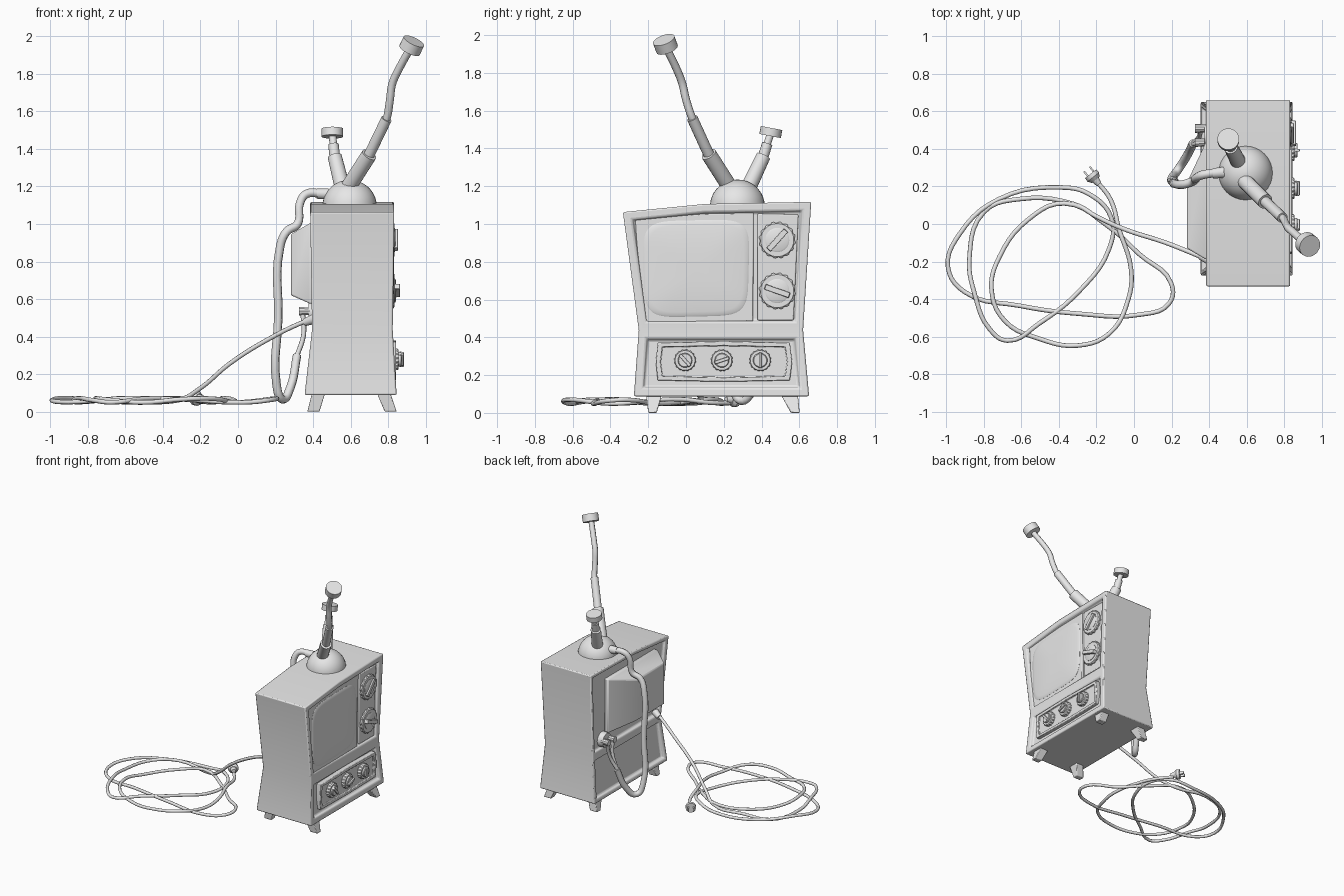
import bpy, bmesh, math
from mathutils import Vector

if "Cube" in bpy.data.objects:
    bpy.data.objects.remove(bpy.data.objects["Cube"])

grey = bpy.data.materials.new("plain_grey")
grey.diffuse_color = (0.8, 0.8, 0.8, 1)
grey.use_nodes = True
grey.node_tree.nodes["Principled BSDF"].inputs["Base Color"].default_value = grey.diffuse_color


def finish(name, bm, bevel=0.0, angle=35):
    bmesh.ops.recalc_face_normals(bm, faces=bm.faces)
    me = bpy.data.meshes.new(name)
    bm.to_mesh(me)
    bm.free()
    ob = bpy.data.objects.new(name, me)
    bpy.context.collection.objects.link(ob)
    me.materials.append(grey)
    bpy.ops.object.select_all(action='DESELECT')
    bpy.context.view_layer.objects.active = ob
    ob.select_set(True)
    bpy.ops.object.shade_smooth_by_angle(angle=math.radians(angle))
    if bevel:
        m = ob.modifiers.new("soft_edges", 'BEVEL')
        m.width, m.segments, m.limit_method = bevel, 2, 'ANGLE'
        m.angle_limit = math.radians(30)
    return ob


def loft(name, rings, bevel=0.0, angle=35):
    """Skin a stack of equal-length point rings and cap both ends."""
    bm = bmesh.new()
    vs = [[bm.verts.new(p) for p in r] for r in rings]
    n = len(vs[0])
    for a, b in zip(vs, vs[1:]):
        for i in range(n):
            j = (i + 1) % n
            bm.faces.new((a[i], a[j], b[j], b[i]))
    bm.faces.new(vs[0][::-1])
    bm.faces.new(vs[-1])
    return finish(name, bm, bevel, angle)


def at_x(x, pts):
    return [(x, y, z) for y, z in pts]


def shrink(pts, k):
    cy = sum(p[0] for p in pts) / len(pts)
    cz = sum(p[1] for p in pts) / len(pts)
    return [(y - math.copysign(k, y - cy), z - math.copysign(k, z - cz)) for y, z in pts]


def circle(y, z, r, n=24, flute=0.0):
    return [(y + r * (1 - flute * (i % 4 < 2)) * math.cos(2 * math.pi * i / n),
             z + r * (1 - flute * (i % 4 < 2)) * math.sin(2 * math.pi * i / n)) for i in range(n)]


def rod(name, stops, n=16):
    """Round rod through (point, radius) stops along a straight axis."""
    p0, p1 = Vector(stops[0][0]), Vector(stops[-1][0])
    q = (p1 - p0).to_track_quat('Z', 'Y')
    return loft(name, [[Vector(p) + q @ Vector((r * math.cos(2 * math.pi * i / n),
                        r * math.sin(2 * math.pi * i / n), 0)) for i in range(n)] for p, r in stops])


def cable(name, pts, r, res=5):
    cu = bpy.data.curves.new(name, 'CURVE')
    cu.dimensions, cu.resolution_u = '3D', res
    cu.bevel_depth, cu.bevel_resolution, cu.use_fill_caps = r, 2, True
    sp = cu.splines.new('BEZIER')
    sp.bezier_points.add(len(pts) - 1)
    for b, p in zip(sp.bezier_points, pts):
        b.co = p
        b.handle_left_type = b.handle_right_type = 'AUTO'
    ob = bpy.data.objects.new(name, cu)
    bpy.context.collection.objects.link(ob)
    cu.materials.append(grey)
    bpy.ops.object.select_all(action='DESELECT')
    bpy.context.view_layer.objects.active = ob
    ob.select_set(True)
    bpy.ops.object.convert(target='MESH')
    bpy.ops.object.shade_smooth()


# Cabinet: pinched outline, recessed front and back panels
outline = [(-.276, .088, .846, .355), (.652, .088, .846, .355), (.62, .438, .825, .395),
           (.663, 1.117, .833, .385), (.1, 1.106, .833, .385), (-.334, 1.063, .833, .385),
           (-.25, .438, .825, .395)]
bm = bmesh.new()
fr = [bm.verts.new((f, y, z)) for y, z, f, b in outline]
bk = [bm.verts.new((b, y, z)) for y, z, f, b in outline]
for i in range(7):
    j = (i + 1) % 7
    bm.faces.new((fr[i], bk[i], bk[j], fr[j]))
panels = []
for v in (fr, bk):
    panels.append(bm.faces.new((v[0], v[1], v[2], v[6])))
    panels.append(bm.faces.new((v[6], v[2], v[3], v[4], v[5])))
bmesh.ops.recalc_face_normals(bm, faces=bm.faces)
for fs, rim in ((panels[:2], .042), (panels[2:], .028)):
    bmesh.ops.inset_individual(bm, faces=fs, thickness=rim, use_even_offset=True)
    bmesh.ops.inset_individual(bm, faces=fs, thickness=.012, depth=-.026, use_even_offset=True)
finish("cabinet", bm, .008)

# Screen surround, dial panel and screen
bezel = [(-.235, .475), (.355, .485), (.358, 1.06), (.1, 1.055), (-.268, 1.028)]
loft("screen_surround", [at_x(.79, bezel), at_x(.815, bezel)], .006)
dial_panel = [(.378, .49), (.57, .49), (.595, 1.05), (.378, 1.055)]
loft("dial_panel", [at_x(.79, dial_panel), at_x(.815, dial_panel)], .006)


def screen_ring(k, x):
    pts = []
    for i in range(64):
        a = 2 * math.pi * i / 64
        c, s = math.cos(a), math.sin(a)
        u = math.copysign(abs(c) ** .4, c) * k
        v = math.copysign(abs(s) ** .4, s) * k
        pts.append((x, .054 + (.278 + .006 * v) * u, .765 + .255 * v + .006 * u))
    return pts


loft("screen", [screen_ring(1, .80), screen_ring(1, .816)] +
     [screen_ring(k, .819 + .014 * (1 - k ** 3)) for k in (.975, .9, .75, .5, .25, .03)])


# Rotary knobs: fluted skirt, raised cap and grip bar
def knob(name, y, z, r, x0, skirt, cap, grip, tilt):
    loft(name + "_skirt", [at_x(x0, circle(y, z, r, 64, .06)), at_x(skirt - .006, circle(y, z, r, 64, .06)),
                           at_x(skirt, circle(y, z, r * .9, 64))], angle=25)
    loft(name + "_cap", [at_x(skirt - .01, circle(y, z, r * .66, 32)), at_x(cap - .004, circle(y, z, r * .66, 32)),
                         at_x(cap, circle(y, z, r * .58, 32))])
    c, s = math.cos(tilt), math.sin(tilt)
    bar = [(y + c * u * r * .72 - s * v * r * .15, z + s * u * r * .72 + c * v * r * .15)
           for u, v in ((-1, -1), (1, -1), (1, 1), (-1, 1))]
    loft(name + "_grip", [at_x(cap - .012, bar), at_x(grip, shrink(bar, .002))], .003)


knob("upper_dial", .483, .915, .097, .80, .834, .84, .853, math.radians(48))
knob("lower_dial", .483, .645, .097, .80, .834, .842, .864, math.radians(-20))
for i, (y, t) in enumerate(((-.005, -48), (.19, 20), (.393, 90))):
    knob("control_knob_%d" % (i + 1), y, .278, .058, .81, .856, .872, .884, math.radians(t))

# Lower control panel with raised border
ctrl = [(-.15, .172), (.2, .165), (.55, .172), (.562, .27), (.55, .372), (.2, .38), (-.15, .372), (-.16, .27)]
inner = [(.2 + (y - .2) * .93, .27 + (z - .27) * .78) for y, z in ctrl]
loft("control_panel", [at_x(.80, ctrl), at_x(.842, ctrl), at_x(.842, inner), at_x(.828, inner)], .004)

# Splayed legs
for side, t0, t1, b0, b1 in (("left", -.212, -.127, -.2, -.155), ("right", .5, .592, .555, .602)):
    for end, x0, x1, w0, w1 in (("back", .395, .465, .37, .435), ("front", .74, .812, .782, .846)):
        loft("%s_%s_leg" % (end, side),
             [[(w0, b0, 0), (w1, b0, 0), (w1, b1, 0), (w0, b1, 0)],
              [(x0, t0, .1), (x1, t0, .1), (x1, t1, .1), (x0, t1, .1)]], .005)

# Tapered housing on the back
house = [(-.19, .575), (.44, .575), (.44, 1.005), (-.19, 1.005)]
face = [(-.13, .62), (.22, .62), (.22, .945), (-.13, .945)]
loft("back_housing", [at_x(.42, house), at_x(.385, house), at_x(.282, face)], .008)

# Aerial base dome
dome = []
for k in range(10):
    a = math.radians(k * 9.8)
    dome.append([(.595 + .145 * math.cos(a) * math.cos(t * math.pi / 16),
                  .272 + .145 * math.cos(a) * math.sin(t * math.pi / 16),
                  1.095 + .14 * math.sin(a)) for t in range(32)])
loft("aerial_dome", dome)

# Long aerial: socket, sleeve, bent rod and end cap
p = [(.585, .235, 1.19), (.70, .12, 1.37), (.792, .033, 1.56), (.822, -.02, 1.745), (.912, -.1, 1.925)]
rod("long_aerial_socket", [(p[0], .042), (p[1], .042)])
rod("long_aerial_sleeve", [(p[1], .029), (p[2], .029)])
cable("long_aerial_rod", [p[1], p[2], (.81, 0, 1.66), p[3], (.85, -.045, 1.81), p[4]], .021)
rod("long_aerial_cap", [((.915, -.1, 1.927), .06), ((.938, -.118, 1.975), .06)], 24)

# Short aerial
s = [(.56, .325, 1.18), (.516, .41, 1.36), (.509, .43, 1.425), (.503, .447, 1.475)]
rod("short_aerial_socket", [(s[0], .042), (s[1], .038)])
rod("short_aerial_sleeve", [(s[1], .028), (s[2], .028)])
rod("short_aerial_rod", [(s[2], .02), (s[3], .02)])
rod("short_aerial_cap", [((.503, .445, 1.466), .058), ((.503, .453, 1.508), .058)], 24)

# Aerial lead looping from the dome to the back terminals
rod("dome_plug", [((.48, .275, 1.16), .03), ((.42, .27, 1.162), .027)])
cable("aerial_lead", [(.46, .275, 1.16), (.365, .262, 1.16), (.33, .245, 1.11), (.318, .23, 1.0), (.26, .21, .96),
                      (.225, .212, .88), (.215, .23, .5), (.205, .25, .15), (.235, .29, .065),
                      (.28, .36, .13), (.315, .43, .3)], .023)
rod("terminal_block", [((.42, .47, .53), .06), ((.375, .47, .53), .055)])
for i, y in enumerate((.435, .51)):
    rod("terminal_%d" % (i + 1), [((.39, y, .535), .02), ((.325, y, .535), .024)], 10)
    cable("terminal_wire_%d" % (i + 1), [(.312, .425, .29), (.35, (y + .43) / 2, .41), (.345, y, .53)], .013)

# Power cord: traced from the cabinet through its coils to the plug
coil = [(-.32, .106), (-.61, .133), (-.8, .064), (-.878, -.186), (-.85, -.372), (-.77, -.56), (-.676, -.622),
        (-.505, -.53), (-.29, -.356), (-.133, -.133), (-.12, .03), (-.24, .16), (-.39, .195), (-.72, .133),
        (-.93, -.053), (-.992, -.23), (-.904, -.362), (-.61, -.436), (-.29, -.479), (.027, -.484),
        (.186, -.425), (.2, -.32), (.027, -.16), (-.133, -.016), (-.372, .11), (-.56, .027), (-.718, -.176),
        (-.76, -.346), (-.69, -.516), (-.505, -.612), (-.3, -.648), (-.133, -.585), (-.03, -.4),
        (-.016, -.24), (-.08, -.027), (-.125, .13), (-.2, .23)]
path = [(.42, -.2, .5), (.37, -.18, .485), (.17, -.1, .39), (-.045, -.03, .255), (-.2, .04, .125)]
path += [(x, y, .06 + .012 * math.sin(i * 1.9)) for i, (x, y) in enumerate(coil)]
cable("power_cord", path, .012)
rod("cord_grommet", [((.41, -.195, .495), .028), ((.355, -.17, .475), .02)])

# Mains plug with two prongs
d = Vector((-.62, .78, 0))
w = Vector((.78, .62, 0))
c = Vector((-.205, .235, .07))
rod("plug_collar", [(c - d * .03, .015), (c + d * .01, .024)])
rod("plug_body", [(c, .026), (c + d * .02, .04), (c + d * .042, .038)], 12)
for i, k in enumerate((-.02, .02)):
    q = c + w * k + d * .035
    ring = [w * a + Vector((0, 0, b)) for a, b in ((-.005, -.012), (.005, -.012), (.005, .012), (-.005, .012))]
    loft("plug_prong_%d" % (i + 1), [[q + r for r in ring], [q + d * .04 + r for r in ring]])
